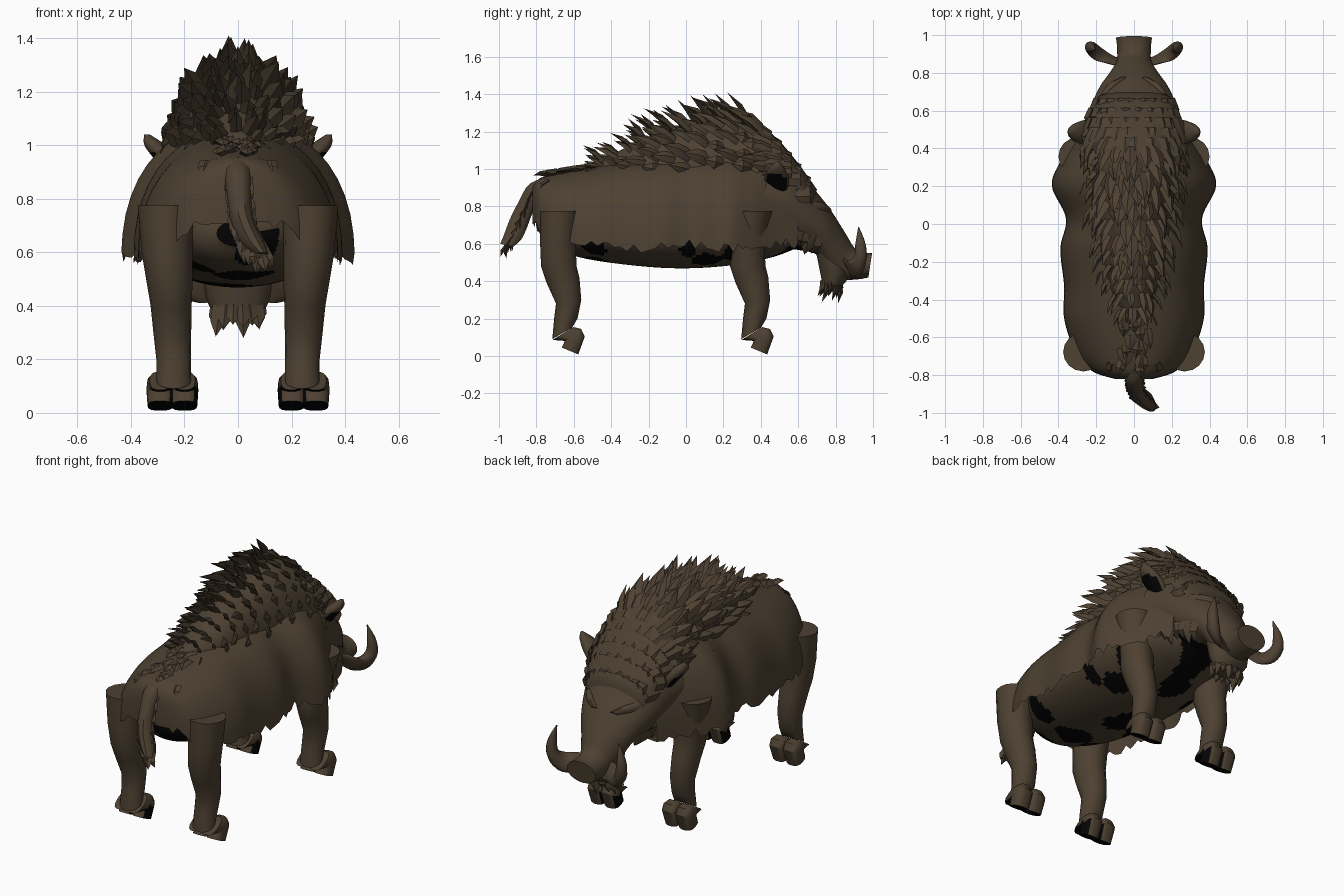
import bpy, bmesh, math, random
from mathutils import Vector as V

random.seed(4)
cube = bpy.data.objects.get("Cube")
if cube:
    bpy.data.objects.remove(cube)


def material(name, rgb):
    m = bpy.data.materials.new(name)
    m.use_nodes = True
    m.diffuse_color = (*rgb, 1)
    b = m.node_tree.nodes["Principled BSDF"]
    b.inputs["Base Color"].default_value = (*rgb, 1)
    b.inputs["Roughness"].default_value = 0.9
    return m


HIDE = material("brown hide", (0.074, 0.052, 0.031))
BLACK = material("black", (0.001, 0.001, 0.001))


def finish(name, bm, mats=(HIDE,), angle=40, rule=None):
    bmesh.ops.recalc_face_normals(bm, faces=bm.faces[:])
    if rule:
        for f in bm.faces:
            f.material_index = int(rule(f))
    me = bpy.data.meshes.new(name)
    bm.to_mesh(me)
    bm.free()
    for m in mats:
        me.materials.append(m)
    ob = bpy.data.objects.new(name, me)
    bpy.context.collection.objects.link(ob)
    bpy.ops.object.select_all(action="DESELECT")
    ob.select_set(True)
    bpy.context.view_layer.objects.active = ob
    bpy.ops.object.shade_smooth_by_angle(angle=math.radians(angle))


def resample(rows, n):
    """Catmull-Rom interpolation of station rows."""
    out = []
    for i in range(n + 1):
        t = i / n * (len(rows) - 1)
        k = min(int(t), len(rows) - 2)
        t -= k
        a, b, c, d = (rows[max(0, min(len(rows) - 1, k + j))] for j in (-1, 0, 1, 2))
        out.append([q + 0.5 * t * (r - p + t * (2*p - 5*q + 4*r - s + t * (3*(q - r) + s - p)))
                    for p, q, r, s in zip(a, b, c, d)])
    return out


def loft(bm, rows, sides=16, half=False, power=1.0):
    """Each row: x, first point (y, z), opposite point (y, z), half width."""
    rings = []
    for x, y1, z1, y2, z2, w in rows:
        p, q = V((x, y1, z1)), V((x, y2, z2))
        c, v = (q, p - q) if half else ((p + q) / 2, (p - q) / 2)
        ring = []
        for i in range(sides + (1 if half else 0)):
            a = math.pi * i / sides * (1 if half else 2)
            co, si = (math.copysign(abs(k) ** power, k) for k in (math.cos(a), math.sin(a)))
            ring.append(bm.verts.new(c + V((w * co, 0, 0)) + v * si))
        rings.append(ring)
    for a, b in zip(rings, rings[1:]):
        for i in range(len(a) - (1 if half else 0)):
            j = (i + 1) % len(a)
            bm.faces.new((a[i], a[j], b[j], b[i]))
    bm.faces.new(rings[0])
    bm.faces.new(rings[-1][::-1])
    return rings


def spike(bm, base, direction, normal, length, width):
    """Curved four-sided lock of hair."""
    d = direction.normalized()
    s = d.cross(normal).normalized() * width
    n = s.cross(d).normalized() * width * 0.5
    mid = base + d * length * 0.5 + n * 0.6
    rings = [[bm.verts.new(c + o * k) for o in (s, n, -s, -n)]
             for c, k in ((base, 0.8), (mid, 0.8))]
    tip = bm.verts.new(base + d * length)
    for i in range(4):
        j = (i + 1) % 4
        bm.faces.new((rings[0][i], rings[0][j], rings[1][j], rings[1][i]))
        bm.faces.new((rings[1][i], rings[1][j], tip))


# Hide over the back and flanks, with a ragged lower edge: y, top, bottom, half width
shell = [(-.82, .91, .73, .1), (-.78, .95, .67, .22), (-.68, .975, .61, .31), (-.5, 1.01, .59, .37),
         (-.33, 1.04, .58, .37), (-.13, 1.06, .58, .39), (.03, 1.07, .6, .36), (.2, 1.09, .58, .435),
         (.33, 1.09, .58, .39), (.47, 1.07, .6, .3), (.6, .98, .6, .23)]
bm = bmesh.new()
rings = loft(bm, resample([(0, y, t, y, b, w) for y, t, b, w in shell], 54), 22, True, 0.9)
for r in rings:
    for v in (r[0], r[-1]):
        v.co.z += random.uniform(-.03, .025)
finish("body_hide", bm, angle=60)

# Dark blotches under the belly and throat: x, y, radius
blots = [(.03, -.48, .1), (-.07, -.13, .11), (.2, .12, .07), (.27, .28, .1), (-.05, .27, .09),
         (0, .53, .15), (-.14, -.55, .06), (.08, -.69, .07), (-.24, -.3, .07),
         (-.3, .17, .07), (.31, 0, .05), (.25, -.5, .06)]


def blotch(f):
    c = f.calc_center_median()
    wob = 1 + .22 * math.sin(27 * c.x + 2) + .22 * math.sin(23 * c.y)
    return c.z < .71 and f.normal.z < .1 and any(
        math.hypot(c.x - x, c.y - y) < r * wob for x, y, r in blots)


bm = bmesh.new()
belly = [(-.74, .72, .62, .08), (-.66, .8, .555, .2), (-.45, .84, .505, .31), (-.1, .86, .47, .345),
         (.2, .86, .48, .345), (.45, .84, .525, .27), (.6, .8, .58, .15)]
loft(bm, resample([(0, y, t, y, b, w) for y, t, b, w in belly], 100), 80)
finish("belly", bm, (HIDE, BLACK), 60, blotch)

# Legs: x, back point, front point, half width; feet have two toes with dark soles
leg = [(.27, -.78, .775, -.575, .775, .105), (.265, -.78, .6, -.59, .6, .095),
       (.255, -.775, .48, -.585, .48, .085), (.25, -.745, .39, -.57, .42, .077),
       (.245, -.695, .28, -.56, .3, .07), (.24, -.705, .2, -.58, .2, .065),
       (.24, -.715, .09, -.61, .15, .065)]
toe = [(0, -.715, .085, -.6, .155, .04), (0, -.65, .08, -.56, .145, .05),
       (0, -.655, .065, -.54, .105, .052), (0, -.665, .045, -.575, .008, .048)]
for label, dy, top_shift in (("rear", 0, 0), ("front", 1.01, .025)):
    for side, sx in (("left", 1), ("right", -1)):
        bm = bmesh.new()
        loft(bm, [(sx * (x + (top_shift if b > .7 else 0)), a + dy + (top_shift if b > .5 else 0), b,
                   c + dy + (top_shift if b > .7 else 0), d, w) for x, a, b, c, d, w in leg], 16)
        finish(f"{label}_{side}_leg", bm)
        bm = bmesh.new()
        for off in (-.045, .045):
            loft(bm, [(sx * .245 + off, a + dy, b, c + dy, d, w) for x, a, b, c, d, w in toe],
                 14, power=.75)
        finish(f"{label}_{side}_hoof", bm, (HIDE, BLACK), 40, lambda f: f.normal.z < -.75 or (
            f.normal.x * sx < -.45 and f.calc_center_median().z < .1))

# Head and snout: top point, bottom point, half width
head = [(0, .44, 1.08, .4, .6, .29), (0, .58, 1.03, .49, .58, .26), (0, .68, .9, .61, .565, .22),
        (0, .77, .785, .7, .54, .175), (0, .85, .66, .75, .46, .125), (0, .9, .58, .82, .41, .092),
        (0, .95, .555, .92, .41, .09), (0, .995, .55, .975, .42, .095)]
bm = bmesh.new()
loft(bm, resample(head, 56), 48)
finish("head", bm, (HIDE, BLACK), 50, lambda f: f.normal.z < -.7 and blotch(f))

# Lower jaw with beard, and cheek tufts lying against the throat
bm = bmesh.new()
loft(bm, [(0, .69, .57, .87, .44, .13), (0, .715, .45, .86, .4, .12),
          (0, .735, .35, .82, .36, .085)], 14)
for i in range(14):
    a = i * math.tau / 14
    spike(bm, V((.075 * math.cos(a), .775 + .045 * math.sin(a), .4)),
          V((.15 * math.cos(a), -.2 + .15 * math.sin(a), -1)), V((0, 1, 0)),
          random.uniform(.06, .12), .035)
for sx in (-1, 1):
    for i in range(7):
        t = i / 6
        spike(bm, V((sx * (.245 - .08 * t), .5 + .2 * t, .7 - .05 * t)),
              V((-sx * .35, -.3, -1)), V((sx, 0, 0)), random.uniform(.09, .13), .05)
finish("jaw_and_beard", bm)

# Brows, tusks, ears
tusk = [(.06, .88, .43, .83, .52, .045), (.13, .89, .41, .85, .52, .05), (.19, .935, .43, .865, .51, .042),
        (.225, .965, .51, .9, .535, .034), (.228, .96, .6, .905, .595, .024), (.205, .925, .69, .92, .685, .003)]
brow = [(.06, .78, .78, .73, .72, .03), (.11, .75, .81, .68, .73, .04), (.155, .69, .83, .64, .75, .03)]
ear = [(.22, .54, .87, .44, .9, .04), (.265, .55, .94, .42, .95, .045), (.31, .53, 1.0, .44, 1.0, .04),
       (.34, .5, 1.04, .48, 1.04, .01)]
for side, sx in (("left", 1), ("right", -1)):
    for name, rows, n in (("tusk", tusk, 18), ("brow", brow, 8), ("ear", ear, 10)):
        bm = bmesh.new()
        loft(bm, [(sx * r[0], *r[1:]) for r in resample(rows, n)], 12)
        finish(f"{side}_{name}", bm, (HIDE, BLACK), 50, (lambda f: f.normal.x * sx > .35
               and f.normal.y < .5 and f.calc_center_median().z < .98) if name == "ear" else None)

# Mane: solid core covered by overlapping locks; y, top, half width
core = [(-.5, 1.03, .05), (-.35, 1.1, .12), (-.18, 1.18, .16), (0, 1.235, .19), (.2, 1.28, .22),
        (.36, 1.26, .24), (.48, 1.17, .25), (.6, 1.03, .235), (.7, .89, .19)]
bm = bmesh.new()
rows = resample([(0, y, t, y - .03, min(.98, t - .1), w) for y, t, w in core], 18)
loft(bm, rows, 16, True)
finish("mane_core", bm, angle=60)
bm = bmesh.new()
for k, (x, y, t, yb, b, w) in enumerate(rows[1:-1]):
    grow = min(1, .65 + k / 16)
    flat = min(1, max(0, (y - .4) / .25))
    count = 4 + int(w * 30)
    for i in range(count):
        a = math.pi * (i + .5 * (k % 2) + random.uniform(0, .5)) / count
        co, si = math.cos(a), math.sin(a)
        out = V((co, 0, si))
        side_lean = random.uniform(-.2, .2)
        lean = V((side_lean * si, -.95 - flat, .15 * si + side_lean * abs(co)))
        length = random.uniform(.12, .22) * grow * (.75 + .25 * si)
        spike(bm, V((w * co * .96, y, b + (t - b) * si * .96)), out * (.52 - .2 * flat) + lean,
              out, length, random.uniform(.034, .048) * grow)
# Crest locks along the middle
for k in range(9):
    t = k / 8
    spike(bm, V((random.uniform(-.05, .05), -.22 + .56 * t, 1.15 + .1 * min(1, 1.6 * t))),
          V((random.uniform(-.1, .1), -.75, 1)), V((0, 0, 1)), .15 + .05 * t, .036)
# Short locks along the spine and over the rump
for k in range(20):
    y = -.42 - .32 * k / 19
    spike(bm, V((random.uniform(-.07, .07), y, 1.02 + .16 * (y + .42))),
          V((random.uniform(-.3, .3), -1, -.05)), V((0, 0, 1)), random.uniform(.07, .1), .033)
for k in range(7):
    x = -.12 + .04 * k
    spike(bm, V((x, -.76 + abs(x) * .2, .95 - abs(x) * .1)), V((x, -.45, -.5)), V((0, -.6, .6)), .08, .03)
finish("mane_locks", bm, angle=35)

# Tail with ragged hair along it
tail = [(0, -.74, .96, -.74, .87, .055), (0, -.84, .92, -.78, .84, .05), (.005, -.9, .82, -.82, .76, .045),
        (.02, -.945, .73, -.85, .68, .045), (.055, -.975, .65, -.88, .62, .045), (.09, -.995, .6, -.92, .585, .025)]
rows = resample(tail, 16)
bm = bmesh.new()
loft(bm, rows, 10)
for x, a, b, c, d, w in rows[3:]:
    for sx in (-1, 0, 1):
        spike(bm, V((x + sx * w * .6, (a + c) / 2, (b + d) / 2)),
              V((.2 + sx * .3, random.uniform(-.7, .1), -1)),
              V((0, -1, 0)), random.uniform(.05, .08), .025)
finish("tail", bm)
